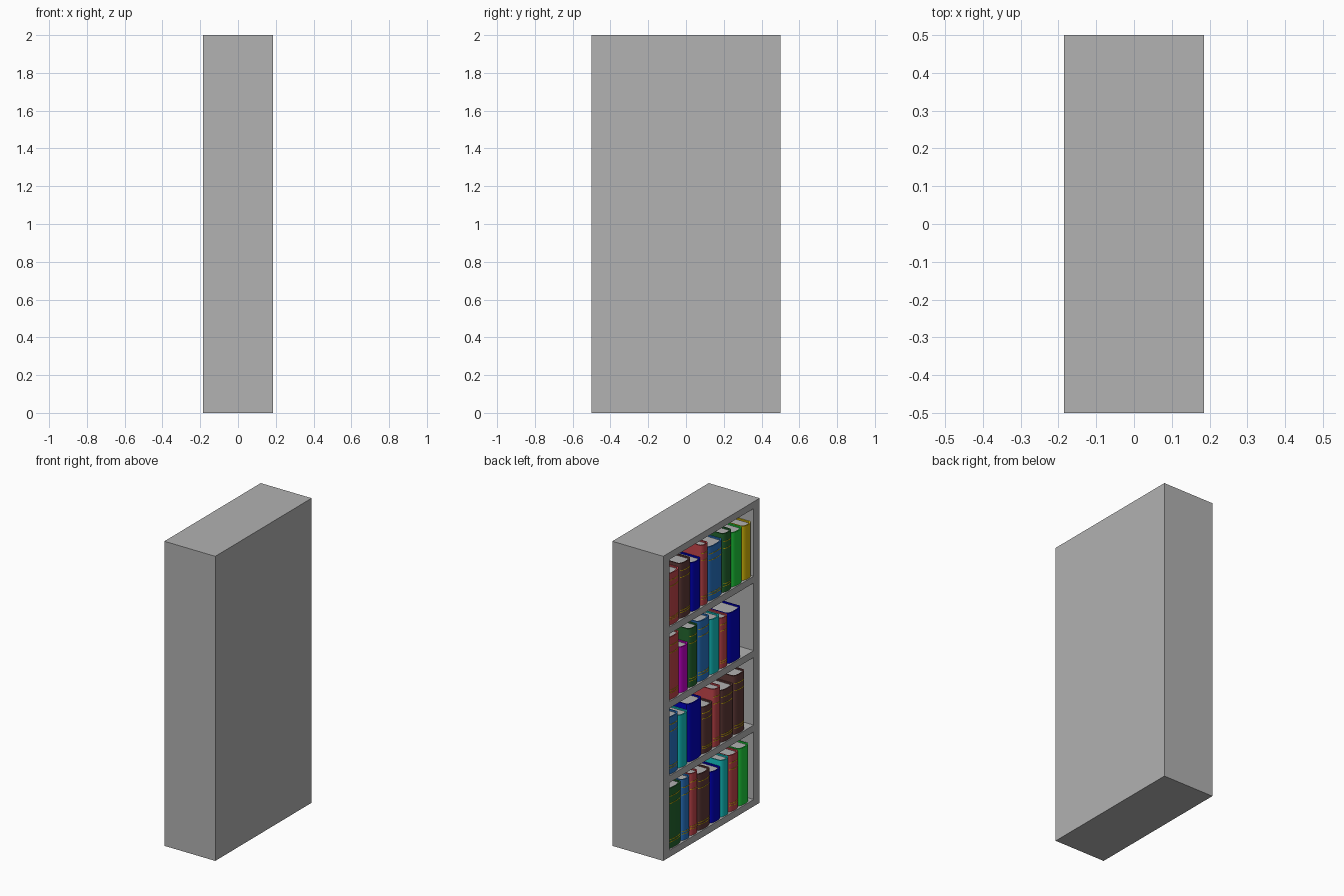
import bpy, bmesh, math

if "Cube" in bpy.data.objects:
    bpy.data.objects.remove(bpy.data.objects["Cube"])


def srgb(r, g, b):
    def lin(c):
        c /= 255
        return c / 12.92 if c <= 0.04045 else ((c + 0.055) / 1.055) ** 2.4
    return (lin(r), lin(g), lin(b), 1)


COLOURS = {
    "grey": (178, 178, 178), "red": (192, 68, 74), "brown": (95, 57, 55),
    "navy": (0, 0, 190), "blue": (40, 115, 195), "forest": (34, 100, 46),
    "green": (30, 205, 60), "yellow": (215, 185, 10), "cyan": (18, 195, 195),
    "purple": (195, 0, 200),
}
MATS = {}
for name, rgb in COLOURS.items():
    MATS[name] = bpy.data.materials.new(name)
    MATS[name].diffuse_color = srgb(*rgb)


def add_box(bm, x, y, z, mat=0):
    verts = [bm.verts.new((a, b, c)) for c in z for b in y for a in x]
    for f in ((0, 2, 3, 1), (4, 5, 7, 6), (0, 1, 5, 4),
              (2, 6, 7, 3), (0, 4, 6, 2), (1, 3, 7, 5)):
        bm.faces.new([verts[i] for i in f]).material_index = mat


def add_prism(bm, outline, z0, z1, mat=0):
    low = [bm.verts.new((x, y, z0)) for x, y in outline]
    high = [bm.verts.new((x, y, z1)) for x, y in outline]
    n = len(outline)
    faces = [bm.faces.new(low[::-1]), bm.faces.new(high)]
    for i in range(n):
        j = (i + 1) % n
        faces.append(bm.faces.new((low[i], low[j], high[j], high[i])))
    for f in faces:
        f.material_index = mat


def make_object(name, bm, mats):
    bmesh.ops.recalc_face_normals(bm, faces=bm.faces[:])
    mesh = bpy.data.meshes.new(name)
    bm.to_mesh(mesh)
    bm.free()
    for m in mats:
        mesh.materials.append(MATS[m])
    ob = bpy.data.objects.new(name, mesh)
    bpy.context.collection.objects.link(ob)
    return ob


# Case: solid block with four compartments cut into the -x side
BOARD, HALF_IN = 0.045, 0.438
PITCH = (2 - BOARD) / 4
bm = bmesh.new()
add_box(bm, (-0.185, 0.185), (-0.5, 0.5), (0, 2))
case = make_object("bookcase", bm, ["grey"])
bm = bmesh.new()
for i in range(4):
    add_box(bm, (-0.3, 0.15), (-HALF_IN, HALF_IN),
            (i * PITCH + BOARD, (i + 1) * PITCH))
cutter = make_object("compartment_cutter", bm, ["grey"])
cutter.hide_render = True
cutter.hide_viewport = True
cut = case.modifiers.new("compartments", 'BOOLEAN')
cut.object = cutter
cut.solver = 'EXACT'

SPINE, BULGE, FORE = -0.158, 0.02, 0.085   # book spine edge, spine curve, fore edge


def spine_arc(y0, y1, off=0.0, steps=8):
    mid, r = (y0 + y1) / 2, (y1 - y0) / 2 + off
    return [(SPINE - (BULGE + off) * math.sin(math.pi * k / steps),
             mid + r * math.cos(math.pi * k / steps)) for k in range(steps + 1)]


def make_book(name, colour, y0, y1, z, h):
    bm = bmesh.new()
    t = 0.008
    # Cover: two boards joined by a rounded spine
    outer = spine_arc(y0, y1)
    inner = spine_arc(y0 + t, y1 - t, 0)
    inner = [(x + t, y) for x, y in inner]
    outline = ([(FORE, y1)] + outer + [(FORE, y0), (FORE, y0 + t)]
               + inner[::-1] + [(FORE, y1 - t)])
    add_prism(bm, outline, z, z + h)
    # Pages: block recessed from the cover edges
    pages = [(FORE - 0.01, y1 - t)] + inner + [(FORE - 0.01, y0 + t)]
    add_prism(bm, pages, z + 0.008, z + h - 0.01, 1)
    # Gilt bands on the decorated bindings
    if colour in ("red", "brown", "forest", "blue"):
        band = spine_arc(y0 + 0.003, y1 - 0.003, 0.002)
        back = [(x + 0.004, y) for x, y in spine_arc(y0 + 0.003, y1 - 0.003)]
        for f in (0.10, 0.14, 0.74, 0.86):
            add_prism(bm, band + back[::-1], z + h * f, z + h * f + 0.004, 2)
    ob = make_object(name, bm, [colour, "grey", "yellow"])
    bpy.context.view_layer.objects.active = ob
    ob.select_set(True)
    bpy.ops.object.shade_smooth_by_angle(angle=math.radians(35))
    ob.select_set(False)


# Books per shelf, bottom first, running from +y to -y: colour, end y, height
SHELVES = [
    [("forest", .287, .395), ("blue", .199, .40), ("red", .117, .405),
     ("brown", -.012, .37), ("navy", -.12, .335), ("cyan", -.203, .37),
     ("red", -.306, .37), ("green", -.414, .375)],
    [("blue", .318, .375), ("cyan", .22, .345), ("navy", .075, .38),
     ("brown", -.038, .305), ("red", -.12, .38), ("brown", -.254, .34),
     ("brown", -.373, .385)],
    [("red", .307, .41), ("purple", .214, .30), ("forest", .117, .385),
     ("blue", -.007, .395), ("cyan", -.11, .36), ("red", -.193, .33),
     ("navy", -.332, .33)],
    [("red", .307, .34), ("brown", .189, .36), ("navy", .086, .32),
     ("red", .013, .395), ("blue", -.141, .355), ("forest", -.234, .385),
     ("green", -.347, .355), ("yellow", -.437, .355)],
]
for s, books in enumerate(SHELVES):
    top = HALF_IN - 0.002
    for b, (colour, end, h) in enumerate(books):
        make_book(f"book_{s + 1}_{b + 1}", colour, end + 0.001, top,
                  s * PITCH + BOARD, h)
        top = end - 0.001

for m in bpy.data.materials:
    if m.users and not m.is_grease_pencil:
        m.use_nodes = True
        m.node_tree.nodes["Principled BSDF"].inputs["Base Color"].default_value = m.diffuse_color
